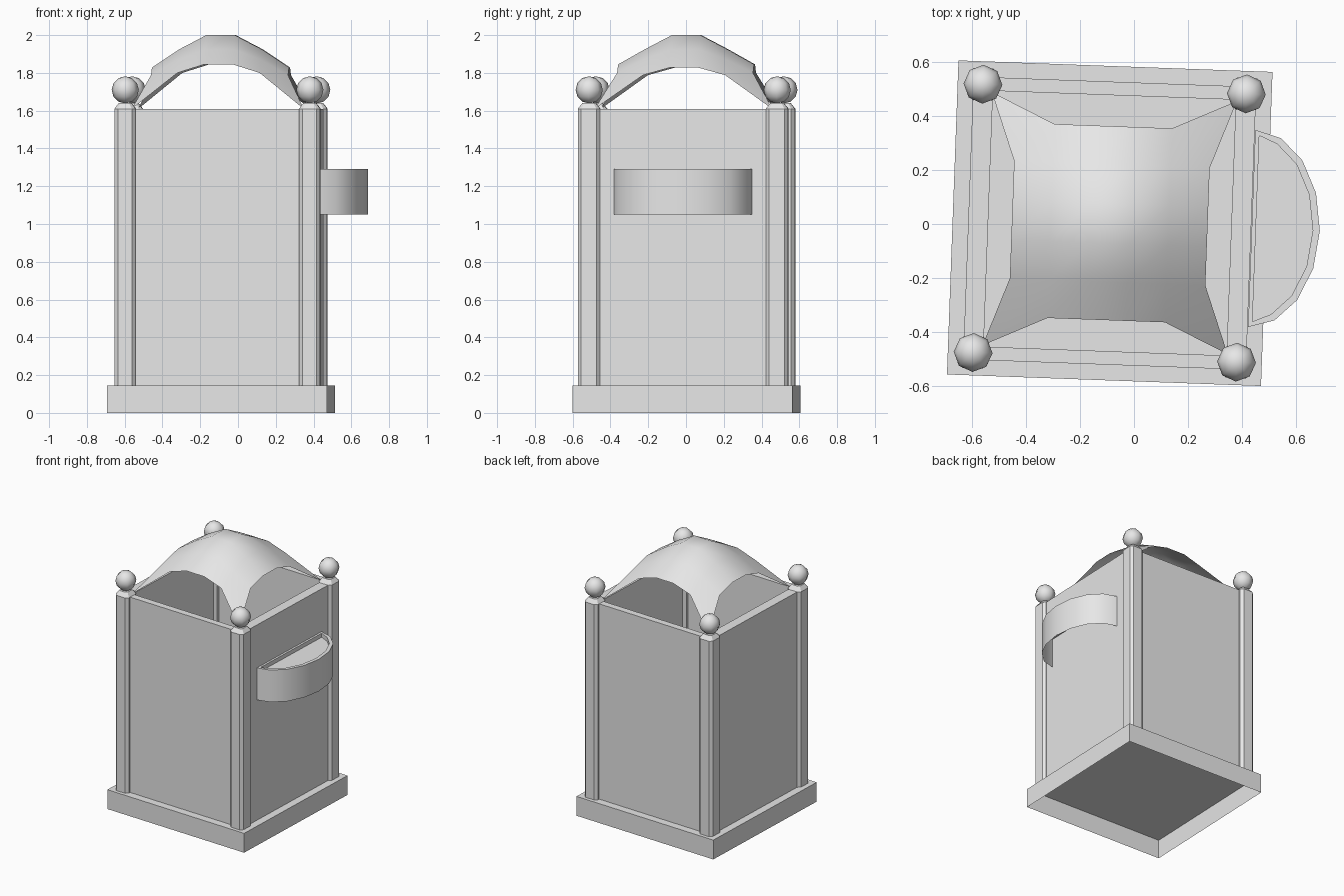
import bpy, bmesh, math
from mathutils import Matrix, Vector

if "Cube" in bpy.data.objects:
    bpy.data.objects.remove(bpy.data.objects["Cube"], do_unlink=True)

grey = bpy.data.materials.new("stone_grey")
grey.use_nodes = True
grey.diffuse_color = (0.8, 0.8, 0.8, 1)
grey.node_tree.nodes["Principled BSDF"].inputs["Base Color"].default_value = (0.8, 0.8, 0.8, 1)

# The whole booth is turned slightly about its own centre
PLACE = Matrix.Translation((-0.09, 0.003, 0)) @ Matrix.Rotation(math.radians(-2.1), 4, 'Z')
BASE_TOP, WALL_TOP = 0.145, 1.61


def finish(name, bm, smooth_angle=None):
    bmesh.ops.recalc_face_normals(bm, faces=bm.faces)
    mesh = bpy.data.meshes.new(name)
    bm.to_mesh(mesh)
    bm.free()
    mesh.transform(PLACE)
    mesh.materials.append(grey)
    obj = bpy.data.objects.new(name, mesh)
    bpy.context.collection.objects.link(obj)
    if smooth_angle:
        bpy.ops.object.select_all(action='DESELECT')
        obj.select_set(True)
        bpy.context.view_layer.objects.active = obj
        bpy.ops.object.shade_smooth_by_angle(angle=math.radians(smooth_angle))
    return obj


def prism(outline, z0, z1):
    """Extrude a flat outline; returns the mesh, bottom face and top face."""
    bm = bmesh.new()
    bottom = bm.faces.new([bm.verts.new((x, y, z0)) for x, y in outline])
    made = bmesh.ops.extrude_face_region(bm, geom=[bottom], use_keep_orig=True)["geom"]
    top = next(g for g in made if isinstance(g, bmesh.types.BMFace))
    bmesh.ops.translate(bm, verts=top.verts, vec=(0, 0, z1 - z0))
    return bm, bottom, top


def rectangle(cx, cy, hx, hy):
    return [(cx - hx, cy - hy), (cx + hx, cy - hy), (cx + hx, cy + hy), (cx - hx, cy + hy)]


# Base plinth, open underneath
bm, bottom, top = prism(rectangle(0, 0, 0.583, 0.583), 0, BASE_TOP)
bmesh.ops.recalc_face_normals(bm, faces=bm.faces)
bmesh.ops.delete(bm, geom=[bottom], context='FACES_ONLY')
finish("base_plinth", bm)

# Four wall panels
for side, name in ((-1, "right"), (1, "left")):
    bm, _, _ = prism(rectangle(side * 0.488, 0, 0.037, 0.49), BASE_TOP, WALL_TOP)
    finish(name + "_wall", bm)
for side, name in ((-1, "front"), (1, "back")):
    bm, _, _ = prism(rectangle(0, side * 0.5, 0.48, 0.025), BASE_TOP, WALL_TOP)
    finish(name + "_wall", bm)

# Chamfered corner posts with tapered caps and ball finials
for sx in (-1, 1):
    for sy in (-1, 1):
        cx, cy = sx * 0.489, sy * 0.498
        hx, hy, c = 0.056, 0.059, 0.019
        outline = [(cx + hx, cy - hy + c), (cx + hx, cy + hy - c),
                   (cx + hx - c, cy + hy), (cx - hx + c, cy + hy),
                   (cx - hx, cy + hy - c), (cx - hx, cy - hy + c),
                   (cx - hx + c, cy - hy), (cx + hx - c, cy - hy)]
        bm, _, top = prism(outline, BASE_TOP, WALL_TOP)
        cap = bmesh.ops.extrude_face_region(bm, geom=[top])["geom"]
        cap_verts = [g for g in cap if isinstance(g, bmesh.types.BMVert)]
        bmesh.ops.delete(bm, geom=[top], context='FACES_ONLY')
        for v in cap_verts:
            v.co = (cx + (v.co.x - cx) * 0.6, cy + (v.co.y - cy) * 0.6, 1.64)
        corner = ("front" if sy < 0 else "back") + ("_left" if sx > 0 else "_right")
        finish(corner + "_post", bm)

        bm = bmesh.new()
        bmesh.ops.create_uvsphere(bm, u_segments=8, v_segments=6, radius=0.072,
                                  matrix=Matrix.Translation((cx, cy, 1.71)))
        finish(corner + "_finial", bm, 80)

# Domed canopy: a curved sheet with an arch on each side and feet in the corners
steps = [-0.455, -0.218, -0.075, 0.075, 0.218, 0.455]
RISE = {(0, 0): 2.0, (0, 1): 1.925, (1, 1): 1.87}


def canopy_point(i, j):
    ring = [2, 1, 0, 0, 1, 2]
    a, b = ring[i], ring[j]
    x, y = steps[i], steps[j]
    if a == b == 2:
        return x, math.copysign(0.47, y), WALL_TOP
    if a == 2:
        return math.copysign(0.363, x), y, (1.828, 1.788)[b]
    if b == 2:
        return x, math.copysign(0.36, y), (1.845, 1.80)[a]
    return x, y, RISE[min(a, b), max(a, b)]


bm = bmesh.new()
grid = [[bm.verts.new(canopy_point(i, j)) for j in range(6)] for i in range(6)]
for i in range(5):
    for j in range(5):
        bm.faces.new((grid[i][j], grid[i + 1][j], grid[i + 1][j + 1], grid[i][j + 1]))
canopy = finish("domed_canopy", bm, 80)

# Half-round counter with a recessed top, open underneath
arc = [math.radians(-90 + 22.5 * k) for k in range(9)]
outline = [(0.527 + 0.253 * math.cos(a), 0.366 * math.sin(a)) for a in arc]
bm, bottom, top = prism(outline, 1.05, 1.29)
bmesh.ops.recalc_face_normals(bm, faces=bm.faces)
bmesh.ops.inset_region(bm, faces=[top], thickness=0.026)
sunk = bmesh.ops.extrude_face_region(bm, geom=[top])["geom"]
bmesh.ops.translate(bm, verts=[g for g in sunk if isinstance(g, bmesh.types.BMVert)],
                    vec=(0, 0, -0.03))
bmesh.ops.delete(bm, geom=[f for f in (top, bottom) if f.is_valid], context='FACES_ONLY')
finish("side_counter", bm, 35)
